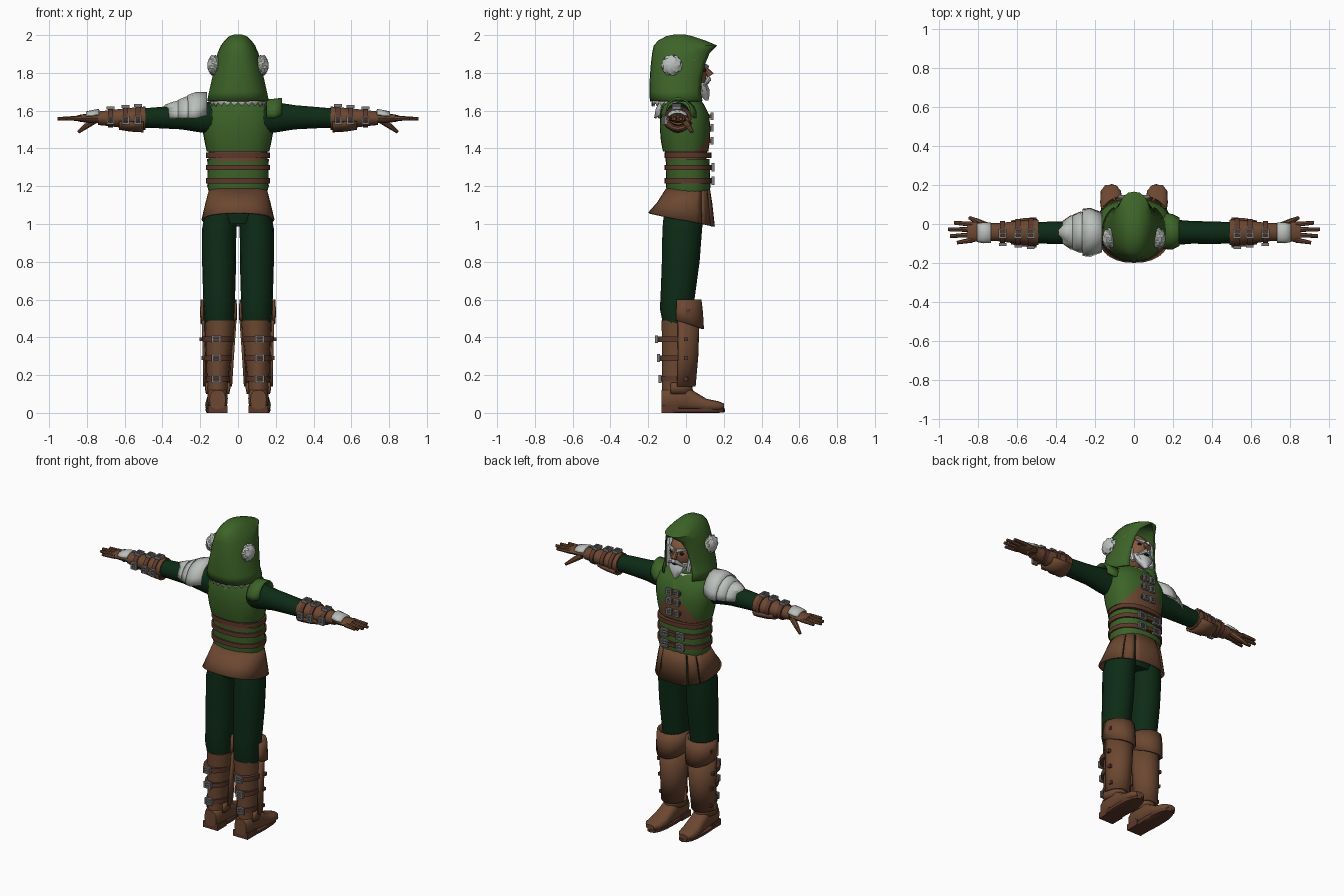
import bpy, bmesh, math
from mathutils import Vector, Matrix

if "Cube" in bpy.data.objects:
    bpy.data.objects.remove(bpy.data.objects["Cube"])

COLORS = {
    "leaf_green": (0.046, 0.125, 0.021), "dark_green": (0.004, 0.024, 0.008),
    "leather": (0.150, 0.064, 0.031), "strap_brown": (0.105, 0.040, 0.024),
    "silver": (0.50, 0.53, 0.50), "steel": (0.20, 0.21, 0.20),
    "white_hair": (0.58, 0.60, 0.60), "skin": (0.23, 0.095, 0.05),
    "black": (0.01, 0.008, 0.007)}
MATS = {}
for key, c in COLORS.items():
    MATS[key] = bpy.data.materials.new(key)
    MATS[key].diffuse_color = (*c, 1)


def finish(name, bm, mat, mirror=False, thick=0, angle=38):
    bmesh.ops.recalc_face_normals(bm, faces=bm.faces)
    me = bpy.data.meshes.new(name)
    bm.to_mesh(me)
    bm.free()
    me.materials.append(MATS[mat])
    me.shade_smooth()
    me.set_sharp_from_angle(angle=math.radians(angle))
    ob = bpy.data.objects.new(name, me)
    bpy.context.collection.objects.link(ob)
    if thick:
        m = ob.modifiers.new("Solidify", "SOLIDIFY")
        m.thickness, m.offset = thick, 0
    if mirror:
        ob.modifiers.new("Mirror", "MIRROR").use_mirror_merge = False
    return ob


def loft(name, secs, mat, axis="z", n=16, arc=(0, 360), power=1.0, tilt=0, caps=True, **kw):
    """Sections are (position on axis, centre a, centre b, radius a, radius b)."""
    bm, rings = bmesh.new(), []
    full = arc[1] - arc[0] == 360
    for i, (t, a, b, ra, rb) in enumerate(secs):
        ring = []
        for k in range(n if full else n + 1):
            g = math.radians(arc[0] + (arc[1] - arc[0]) * k / n)
            c, s = math.cos(g), math.sin(g)
            u = a + ra * math.copysign(abs(c) ** power, c)
            v = b + rb * math.copysign(abs(s) ** power, s)
            co = {"z": (u, v, t), "x": (t, u, v), "y": (u, t, v)}[axis]
            if tilt and i == len(secs) - 1:
                co = (co[0], co[1], co[2] + tilt * s)
            ring.append(bm.verts.new(co))
        rings.append(ring)
    for r, q in zip(rings, rings[1:]):
        m = len(r)
        for k in range(m if full else m - 1):
            j = (k + 1) % m
            bm.faces.new((r[k], r[j], q[j], q[k]))
    if full and caps:
        bm.faces.new(rings[0])
        bm.faces.new(rings[-1])
    return finish(name, bm, mat, **kw)


def tube(name, p, q, r0, r1, mat, n=8, **kw):
    p, q = Vector(p), Vector(q)
    bm = bmesh.new()
    m = Matrix.Translation((p + q) / 2) @ (q - p).to_track_quat("Z", "Y").to_matrix().to_4x4()
    bmesh.ops.create_cone(bm, cap_ends=True, segments=n, radius1=r0, radius2=r1,
                          depth=(q - p).length, matrix=m)
    return finish(name, bm, mat, **kw)


def boxes(name, items, mat, **kw):
    bm = bmesh.new()
    for loc, size in items:
        bmesh.ops.create_cube(bm, size=1, matrix=Matrix.Translation(loc) @ Matrix.Diagonal((*size, 1)))
    return finish(name, bm, mat, **kw)


def buckle(name, loc, normal, w, h, mirror=False, t=0.009):
    """Square frame with a middle pin; w and h lie in the plane across the normal."""
    bars = [(0, h / 2, w + t, t), (0, -h / 2, w + t, t), (w / 2, 0, t, h), (-w / 2, 0, t, h), (0, 0, w, t * .7)]
    items = []
    for du, dv, su, sv in bars:
        d, s = (du, dv), (su, sv)
        if normal == "y":
            o, z = (d[0], 0, d[1]), (s[0], 0.016, s[1])
        elif normal == "z":
            o, z = (d[0], d[1], 0), (s[0], s[1], 0.016)
        else:
            o, z = (0, d[0], d[1]), (0.016, s[0], s[1])
        items.append((Vector(loc) + Vector(o), z))
    return boxes(name, items, "steel", mirror=mirror)


def blob(name, loc, rad, mat, swirl=0, **kw):
    bm = bmesh.new()
    bmesh.ops.create_uvsphere(bm, u_segments=36 if swirl else 16, v_segments=10, radius=1)
    for v in bm.verts:
        if swirl:  # twisted lobes around the local z axis
            a = math.atan2(v.co.y, v.co.x) + 1.4 * v.co.z
            f = 1 + swirl * math.cos(6 * a)
            v.co = (v.co.z, v.co.x * f, v.co.y * f)
        v.co = Vector(loc) + Vector([v.co[i] * rad[i] for i in range(3)])
    return finish(name, bm, mat, **kw)


# ---- trousers
loft("trouser_leg", [(.46, .098, -.045, .075, .075), (.55, .1, -.05, .082, .088), (.66, .1, -.04, .086, .093),
     (.8, .1, -.028, .09, .1), (.97, .1, -.02, .091, .105), (1.08, .085, -.01, .085, .105)], "dark_green", mirror=True)
loft("hips", [(1.0, 0, -.015, .13, .09), (1.06, 0, -.01, .165, .11), (1.19, 0, .005, .145, .1)], "dark_green")

# ---- boots
loft("boot_shaft", [(.05, .108, -.06, .052, .068), (.17, .108, -.052, .056, .075), (.3, .103, -.042, .066, .085),
     (.42, .097, -.038, .076, .09), (.49, .096, -.04, .08, .09)], "leather", mirror=True)
loft("boot_foot", [(-.13, .108, .07, .042, .05), (-.1, .108, .075, .054, .062), (-.01, .109, .08, .054, .068),
     (.05, .112, .06, .054, .05), (.11, .116, .042, .058, .032), (.17, .119, .036, .052, .026),
     (.2, .12, .035, .028, .015)], "leather", axis="y", power=.75, mirror=True)
loft("boot_sole", [(0, .112, .02, .05, .15), (.004, .114, .04, .056, .166), (.022, .114, .04, .058, .166)],
     "strap_brown", power=.8, mirror=True)
boxes("boot_heel", [((.108, -.085, .02), (.104, .09, .04))], "strap_brown", mirror=True)
loft("ankle_cuff", [(.1, .108, -.05, .056, .085), (.13, .108, -.055, .062, .083), (.16, .108, -.052, .061, .08)],
     "leather", arc=(-20, 200), thick=.012, mirror=True)
loft("greave", [(.14, .108, -.04, .07, .084), (.3, .104, -.035, .076, .093), (.5, .1, -.035, .086, .1)],
     "leather", arc=(-5, 185), n=10, thick=.014, mirror=True)
loft("knee_flap", [(.6, .103, -.02, .09, .095), (.53, .103, -.02, .092, .103), (.48, .103, -.02, .09, .108)],
     "leather", arc=(-18, 198), n=8, tilt=-.035, thick=.014, mirror=True)
boxes("knee_rivet", [((.193, .01, .54), (.012, .022, .022))], "strap_brown", mirror=True)
for z, r in ((.18, .058), (.29, .066), (.39, .075)):
    loft("boot_strap", [(z - .015, .106, -.048, r + .006, r + .028), (z + .015, .106, -.048, r + .006, r + .028)],
         "strap_brown", mirror=True)
    buckle("boot_buckle", (.115, -.056 - r - .024, z), "y", .04, .032, mirror=True)
    boxes("strap_rivet", [((.11 + r + .01, .0, z), (.016, .02, .02))], "strap_brown", mirror=True)

# ---- skirt panels with slits in front
for nm, arc, n in (("skirt_back", (146, 394), 20), ("skirt_front", (62, 118), 6),
                   ("skirt_side_right", (36, 59), 3), ("skirt_side_left", (121, 144), 3)):
    loft(nm, [(1.185, 0, .01, .148, .112), (1.11, 0, -.008, .168, .142), (1.022, 0, -.024, .188, .172)],
         "leather", arc=arc, n=n, power=.85, tilt=-.036, thick=.01)

# ---- waist and belts
loft("waist", [(1.17, 0, .012, .155, .113), (1.2, 0, .012, .163, .118), (1.3, 0, .01, .16, .115),
     (1.345, 0, .008, .164, .115)], "leaf_green", n=24, power=.85)
loft("waist_inner", [(1.33, 0, 0, .155, .108), (1.4, 0, 0, .158, .112)], "leather", n=24, power=.85)
for z in (1.23, 1.30, 1.365):
    loft("belt", [(z - .015, 0, .01, .17, .125), (z + .013, 0, .01, .17, .125)], "strap_brown", n=24, power=.85)
for z in (1.23, 1.30):
    for x in (-.055, .055):
        buckle("belt_buckle", (x, .142, z), "y", .045, .036)
    boxes("belt_tip", [((0, .141, z), (.05, .012, .024))], "strap_brown")

# ---- tunic: green with a brown pointed front
tunic = loft("tunic", [(1.385, 0, -.002, .166, .12), (1.44, 0, -.003, .178, .13), (1.51, 0, -.005, .19, .134),
             (1.58, 0, -.008, .19, .13), (1.63, 0, -.015, .172, .112), (1.675, 0, -.025, .115, .09)],
             "leaf_green", n=28, power=.85)
tunic.data.materials.append(MATS["leather"])
bm = bmesh.new()
bm.from_mesh(tunic.data)
for s in (1, -1):
    bmesh.ops.bisect_plane(bm, geom=bm.verts[:] + bm.edges[:] + bm.faces[:], plane_co=(0, 0, 1.59),
                           plane_no=Vector((s * 1.3, 0, 1)))
for f in bm.faces:
    c = f.calc_center_median()
    if c.y > .02 and c.z < 1.59 - 1.3 * abs(c.x):
        f.material_index = 1
bm.to_mesh(tunic.data)
bm.free()
for z in (1.44, 1.51, 1.57):
    boxes("chest_strap", [((0, .128, z), (.1, .014, .02))], "strap_brown")
    buckle("chest_buckle", (.026, .138, z), "y", .028, .03, mirror=True)
loft("shoulder_flap", [(.15, -.035, 1.575, .09, .083), (.195, -.04, 1.575, .088, .085), (.232, -.04, 1.59, .07, .075)],
     "leaf_green", axis="x", arc=(-10, 190), n=9, thick=.01)

# ---- arms, bracers and hands
loft("sleeve", [(.13, -.04, 1.56, .07, .085), (.2, -.043, 1.565, .066, .08), (.3, -.043, 1.565, .058, .064),
     (.42, -.045, 1.563, .058, .056), (.53, -.045, 1.56, .052, .05)], "dark_green", axis="x", mirror=True)
loft("bracer", [(.49, -.043, 1.56, .064, .062), (.51, -.043, 1.56, .068, .06), (.6, -.043, 1.56, .058, .052),
     (.7, -.042, 1.56, .046, .04), (.74, -.042, 1.56, .046, .036)], "leather", axis="x", n=12, mirror=True)
for x, r in ((.53, .062), (.595, .056), (.675, .047)):
    loft("bracer_strap", [(x - .013, -.043, 1.56, r + .012, r + .003), (x + .013, -.043, 1.56, r + .012, r + .003)],
         "strap_brown", axis="x", n=12, mirror=True)
    buckle("bracer_buckle", (x, -.05, 1.566 + r), "z", .032, .04, mirror=True)
    buckle("bracer_side_buckle", (x, -.058 - r, 1.55), "y", .03, .036, mirror=True)
loft("bracer_guard", [(.5, -.043, 1.555, .075, .064), (.57, -.043, 1.555, .07, .06), (.63, -.043, 1.555, .058, .05)],
     "leather", axis="x", arc=(195, 345), n=6, thick=.012, mirror=True)
loft("palm", [(.73, -.042, 1.56, .036, .026), (.77, -.042, 1.56, .046, .026), (.83, -.04, 1.56, .052, .02),
     (.855, -.04, 1.56, .048, .014)], "leather", axis="x", n=12, mirror=True)
loft("wrist_plate", [(.735, -.045, 1.57, .05, .035), (.775, -.045, 1.565, .052, .032), (.805, -.045, 1.565, .046, .026)],
     "silver", axis="x", arc=(15, 165), n=6, thick=.01, mirror=True)
for y0, y1, x1 in ((-.082, -.096, .91), (-.056, -.062, .945), (-.028, -.028, .955), (-.001, .006, .925)):
    tube("finger", (.83, y0, 1.56), (x1, y1, 1.557), .014, .009, "leather", mirror=True)
tube("thumb", (.76, -.01, 1.55), (.815, .018, 1.51), .02, .014, "leather", mirror=True)
tube("thumb_tip", (.808, .015, 1.515), (.845, .032, 1.487), .014, .009, "leather", mirror=True)

# ---- layered shoulder guard on one side
for k in range(3):
    d, e = -.05 * k, .007 * (2 - k)
    loft("shoulder_guard", [(-.165 + d, -.043, 1.575, .085 + e, .105 + e - .008 * k),
         (-.225 + d, -.043, 1.56, .108 - .012 * k + e, .12 + e - .016 * k),
         (-.265 + d, -.043, 1.56, .103 - .024 * k + e, .105 + e - .018 * k)],
         "silver", axis="x", arc=(0, 180), n=8, thick=.008)
loft("shoulder_guard_tip", [(-.3, -.043, 1.56, .088, .092), (-.345, -.043, 1.575, .06, .068),
     (-.387, -.043, 1.615, .008, .012)], "silver", axis="x", arc=(0, 180), n=8, thick=.008)

# ---- head and beard
blob("head", (0, -.005, 1.80), (.09, .115, .12), "skin")
blob("hair", (0, -.03, 1.80), (.104, .105, .128), "white_hair")
tube("nose", (0, .098, 1.83), (0, .13, 1.785), .01, .02, "skin")
tube("eyebrow", (.012, .11, 1.832), (.062, .088, 1.845), .013, .006, "white_hair", mirror=True)
blob("eye", (.036, .095, 1.815), (.014, .01, .009), "black", mirror=True)
tube("moustache", (.004, .12, 1.768), (.058, .096, 1.735), .015, .005, "white_hair", mirror=True)
tube("side_whisker", (.086, .035, 1.87), (.07, .075, 1.7), .024, .014, "white_hair", mirror=True)
loft("beard", [(1.75, 0, .075, .068, .035), (1.715, 0, .085, .058, .04), (1.685, 0, .098, .032, .028),
     (1.655, 0, .11, .008, .01)], "white_hair", n=10)
blob("mouth", (0, .112, 1.748), (.022, .012, .006), "black")

# ---- hood: rows of (height, half width, back, front, share of the loop closed)
rows = [(1.65, .16, -.187, .085, .80), (1.70, .15, -.19, .075, .80), (1.77, .134, -.188, .082, .79),
        (1.85, .118, -.182, .1, .80), (1.905, .104, -.175, .122, .86), (1.942, .088, -.168, .163, 1),
        (1.968, .068, -.145, .1, 1), (1.99, .045, -.105, .035, 1), (2.0, .018, -.06, -.01, 1)]
bm, grid, N = bmesh.new(), [], 24
for z, w, yb, yf, f in rows:
    row = []
    for k in range(N + 1):
        a = math.pi * f * (2 * k / N - 1)
        y = yb + (yf - yb) * (1 - math.cos(a)) / (1 - math.cos(math.pi * f))
        row.append(bm.verts.new((w * math.copysign(abs(math.sin(a)) ** .85, a), y, z)))
    grid.append(row)
for r, q in zip(grid, grid[1:]):
    for k in range(N):
        bm.faces.new((r[k], r[k + 1], q[k + 1], q[k]))
bm.faces.new(grid[-1])
bmesh.ops.remove_doubles(bm, verts=bm.verts, dist=.0005)
finish("hood", bm, "leaf_green", thick=.008)

# ---- swirled side ornaments and ragged fur collar
blob("side_rosette", (.128, -.075, 1.84), (.034, .053, .053), "silver", swirl=.1, mirror=True, angle=20)
fur = loft("fur_collar", [(1.672, 0, -.05, .135, .118), (1.645, 0, -.05, .148, .13)], "silver", n=48, caps=False,
           thick=.006)
for v in fur.data.vertices:
    if v.index >= 48 and v.index % 2:
        v.co.z -= .022

for m in bpy.data.materials:
    if m.users and not m.is_grease_pencil:
        m.use_nodes = True
        m.node_tree.nodes["Principled BSDF"].inputs["Base Color"].default_value = m.diffuse_color
